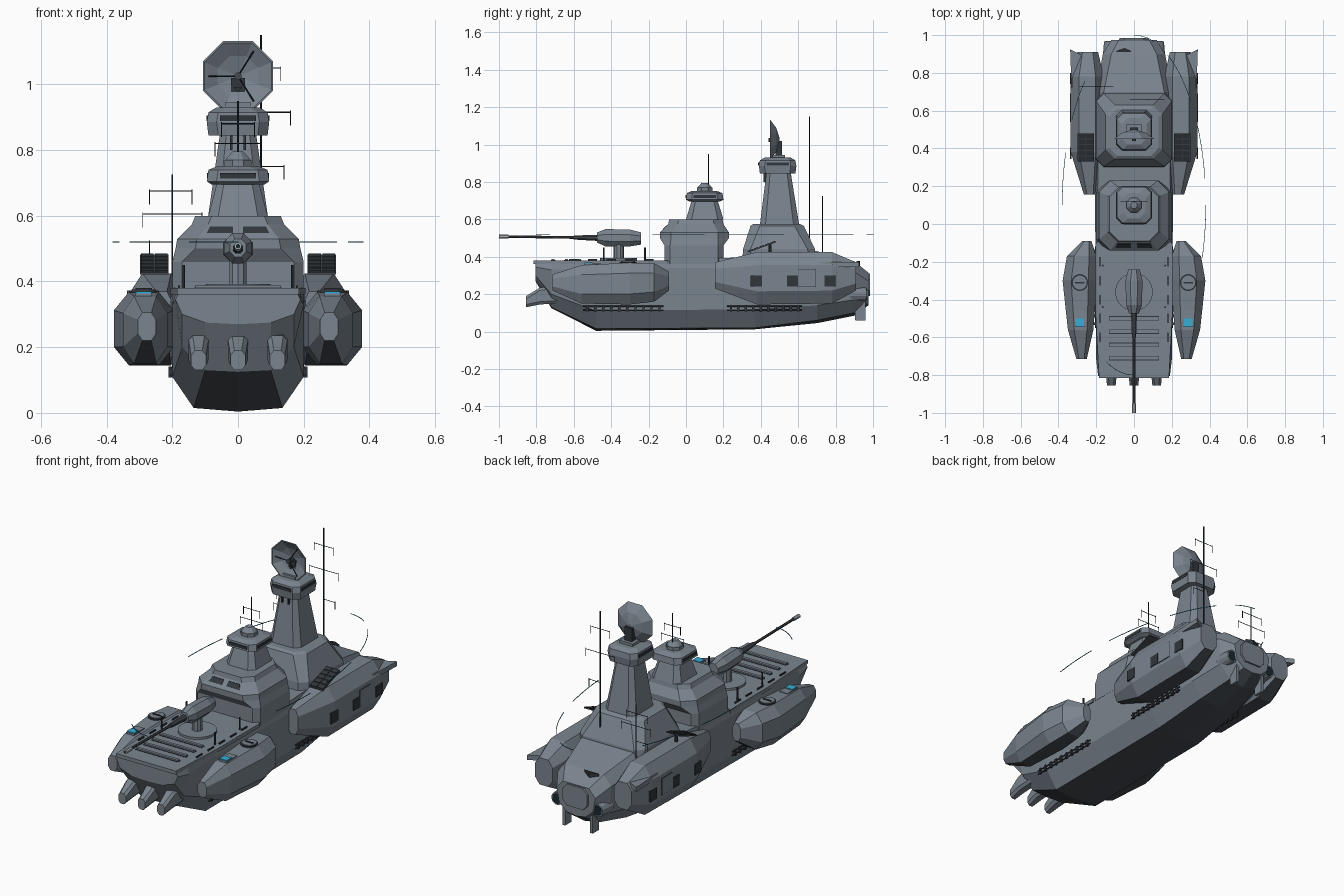
import bpy, bmesh, math
from mathutils import Vector


def mat(name, rgb):
    m = bpy.data.materials.new(name)
    m.diffuse_color = (*rgb, 1)
    return m


STEEL = mat("steel grey", (0.195, 0.232, 0.272))
KEEL = mat("keel grey", (0.06, 0.07, 0.083))
DARK = mat("dark slate", (0.03, 0.037, 0.046))
BLACK = mat("wire black", (0.01, 0.022, 0.028))
CYAN = mat("signal cyan", (0.04, 0.42, 0.68))
TEAL = mat("wire teal", (0.015, 0.19, 0.27))
LIGHT = mat("light grey", (0.42, 0.45, 0.48))


def loft(name, rings, m=STEEL, under=None):
    """Join equal-length rings of points into a closed flat-faced solid."""
    bm = bmesh.new()
    vs = [[bm.verts.new(p) for p in r] for r in rings]
    n = len(vs[0])
    for a, b in zip(vs, vs[1:]):
        for i in range(n):
            bm.faces.new((a[i], a[(i + 1) % n], b[(i + 1) % n], b[i]))
    bm.faces.new(vs[0])
    bm.faces.new(vs[-1])
    bmesh.ops.recalc_face_normals(bm, faces=bm.faces)
    me = bpy.data.meshes.new(name)
    me.materials.append(m)
    if under:  # underside colour on faces that point down
        me.materials.append(under)
        for f in bm.faces:
            f.normal_update()
            f.material_index = int(f.normal.z < -.75)
    bm.to_mesh(me)
    bm.free()
    ob = bpy.data.objects.new(name, me)
    bpy.context.collection.objects.link(ob)
    return ob


def octagon(a0, a1, b0, b1, ca, cb):
    return [(a0 + ca, b0), (a1 - ca, b0), (a1, b0 + cb), (a1, b1 - cb),
            (a1 - ca, b1), (a0 + ca, b1), (a0, b1 - cb), (a0, b0 + cb)]


def tower(name, secs, m=STEEL):
    """Sections: z, half width, y front, y back, corner chamfer."""
    return loft(name, [[(x, y, z) for x, y in octagon(-w, w, y0, y1, c, c)]
                       for z, w, y0, y1, c in secs], m)


def pod(name, secs, s=1, under=None):
    """Sections along y: y, x in, x out, z low, z high, chamfer fraction."""
    return loft(name, [[(s * x, y, z) for x, z in octagon(
        x0, x1, z0, z1, f * (x1 - x0), f * (z1 - z0))] for y, x0, x1, z0, z1, f in secs], STEEL, under)


def box(name, x0, x1, y0, y1, z0, z1, m=STEEL):
    return loft(name, [[(x0, y0, z), (x1, y0, z), (x1, y1, z), (x0, y1, z)] for z in (z0, z1)], m)


def rod(name, a, b, r, m=BLACK, n=6, r2=None):
    a, b = Vector(a), Vector(b)
    q = (b - a).to_track_quat('Z', 'Y')
    ring = lambda c, rad: [c + q @ Vector((rad * math.cos(t), rad * math.sin(t), 0))
                           for t in (2 * math.pi * (i + .5) / n for i in range(n))]
    return loft(name, [ring(a, r), ring(b, r if r2 is None else r2)], m)


# hull: y, keel z, bottom (w, z), chine (w, z), side top (w, z), deck (w, z)
rings = []
for y, zk, wb, zb, wc, zc, ws, zs, wd, zd in [
        (-.805, .27, .10, .275, .17, .30, .19, .345, .18, .365),
        (-.72, .125, .10, .13, .17, .20, .20, .33, .19, .365),
        (-.48, .004, .135, .015, .20, .11, .20, .34, .20, .365),
        (.37, .012, .135, .02, .20, .12, .21, .34, .19, .40),
        (.70, .045, .12, .06, .185, .14, .20, .36, .16, .43),
        (.90, .085, .09, .10, .155, .17, .165, .32, .12, .375),
        (.975, .14, .06, .15, .105, .19, .12, .27, .08, .315)]:
    half = [(wb, zb), (wc, zc), (ws, zs), (wd, zd)]
    rings.append([(0, y, zk)] + [(x, y, z) for x, z in half] + [(-x, y, z) for x, z in half[::-1]])
loft("hull", rings, STEEL, KEEL)

# fore deck plate with slats, rails and posts
loft("fore_deck", [[(-.185, -.815, z), (.185, -.815, z), (.205, -.45, z), (.205, -.1, z),
                    (-.205, -.1, z), (-.205, -.45, z)] for z in (.36, .38)])
for y in (-.71, -.64, -.57, -.50):
    box("deck_slat", -.13, .13, y - .008, y + .008, .38, .389)
    box("slat_groove", -.133, .133, y - .012, y + .012, .375, .3815, DARK)
for s in (-1, 1):
    for y in (-.6, -.5, -.4, -.3, -.2):
        box("deck_rail", s * .18 - .003, s * .18 + .003, y - .025, y + .025, .38, .388, DARK)
    for y in (-.44, -.22):
        rod("deck_post", (s * .165, y, .38), (s * .165, y, .45), .005, DARK)

# bow launch tubes
for x in (-.12, 0, .12):
    loft("bow_tube", [[(x + px, y, z + pz) for px, pz in octagon(-w, w, -h, h, .012, .015)]
                      for y, z, w, h in ((-.68, .20, .03, .05), (-.78, .19, .03, .045), (-.855, .16, .023, .03))])

# side pods and their fittings
for s in (-1, 1):
    pod("fore_pod", [(-.715, .25, .305, .22, .305, .25), (-.56, .215, .35, .15, .355, .25),
                     (-.30, .195, .378, .145, .368, .25), (-.17, .20, .355, .16, .365, .25),
                     (-.09, .225, .275, .22, .32, .25)], s, KEEL)
    pod("rear_pod", [(.155, .20, .265, .23, .37, .25), (.38, .16, .335, .145, .425, .25),
                     (.78, .16, .335, .15, .425, .25), (.91, .19, .30, .22, .37, .25)], s, KEEL)
    loft("pod_fin", [[(s * .25, .88, z), (s * .33, .72, z), (s * .335, .84, z), (s * .338, .925, z)]
                     for z in (.345, .372)])
    # hatch ring, signal panel
    rod("hatch_rim", (s * .287, -.31, .36), (s * .287, -.31, .373), .045, DARK, 20)
    rod("hatch_lid", (s * .287, -.31, .36), (s * .287, -.31, .376), .037, STEEL, 20)
    box("hatch_bar", s * .287 - .025, s * .287 + .025, -.314, -.306, .376, .380, DARK)
    box("panel_frame", s * .287 - .025, s * .287 + .025, -.545, -.455, .35, .364)
    box("signal_panel", s * .287 - .023, s * .287 + .023, -.543, -.50, .36, .369, CYAN)
    # tilted array of cells on the rear pod
    def slab(name, x0, x1, t0, t1, h0, h1, m):
        loft(name, [[(s * x, .33 + .15 * t, .428 + .054 * t + h) for x, t in
                     ((x0, t0), (x1, t0), (x1, t1), (x0, t1))] for h in (h0, h1)], m)
    slab("array_back", .212, .298, 0, 1, -.006, 0, KEEL)
    for i in range(5):
        for j in range(2):
            slab("array_cell", .215 + j * .042, .253 + j * .042, i * .2 + .02, i * .2 + .18, 0, .004, DARK)
    rod("array_leg", (s * .255, .45, .41), (s * .255, .45, .465), .008, DARK)
    # square ports and access panel
    for y in (.345, .54, .74):
        box("pod_port", s * .33, s * .339, y, y + .06, .24, .30, DARK)
    box("access_edge", s * .33, s * .337, .598, .694, .238, .334, DARK)
    box("access_panel", s * .33, s * .3385, .60, .692, .24, .332)
    # pipe runs under the pods
    for y0, y1 in ((-.55, -.12), (.22, .62)):
        for z in (.115, .135):
            rod("pipe_run", (s * .203, y0, z), (s * .203, y1, z), .004, DARK)
        for i in range(10):
            y = y0 + (y1 - y0) * (i + .5) / 10
            box("pipe_clamp", s * .205 - .006, s * .205 + .006, y - .006, y + .006, .108, .141, DARK)
    # rudders and thrusters
    loft("rudder", [[(s * .085 + d, .90, .17), (s * .085 + d, .96, .17), (s * .085 + d, .96, .06),
                     (s * .085 + d, .905, .06)] for d in (-.008, .008)])
    rod("thruster", (s * .125, .88, .20), (s * .125, .965, .20), .042, STEEL, 12, .035)
    rod("thruster_mouth", (s * .125, .96, .20), (s * .125, .968, .20), .028, BLACK, 12)

# stern hatch and vent
loft("stern_plate", [[(x * k, y, z) for x, z in octagon(-.085, .085, .19, .31, .03, .03)]
                     for y, k in ((.95, 1), (.985, .9))])
loft("stern_vent", [[(-.10, .912, z), (-.01, .912, z), (-.05, .93, z)] for z in (.34, .378)], DARK)

# fore superstructure
tower("fore_house", [(.36, .20, -.115, .20, .03), (.46, .20, -.115, .20, .03),
                     (.50, .19, -.14, .23, .06), (.53, .185, -.14, .23, .06), (.575, .14, -.095, .20, .05),
                     (.60, .13, -.09, .195, .05)])
tower("fore_tower", [(.60, .09, .0, .20, .03), (.715, .06, .035, .165, .02)])
tower("fore_bridge", [(.695, .08, .02, .18, .025), (.705, .095, .0, .20, .03),
                      (.74, .09, .005, .195, .03), (.752, .06, .03, .165, .03)])
rod("radar_base", (0, .10, .745), (0, .10, .77), .045, STEEL, 8)
rod("radar_dome", (0, .10, .77), (0, .10, .795), .042, STEEL, 8, .018)
box("bridge_window", -.055, .055, -.002, .004, .714, .730, DARK)
for s in (-1, 1):
    box("bridge_side_window", s * .091 - .004, s * .091 + .004, .04, .16, .714, .730, DARK)
    # sloped window plates on the house roof
    loft("house_window", [[(s * .015, y0, .547), (s * .095, y0, .547), (s * .085, y1, .568), (s * .015, y1, .568)]
                          for y0, y1 in ((-.126, -.105), (-.119, -.095))], DARK)

# rear superstructure with tall tower
tower("rear_house", [(.36, .20, .30, .70, .04), (.44, .20, .305, .69, .04),
                     (.565, .15, .345, .63, .05), (.575, .13, .36, .61, .04)])
tower("rear_tower", [(.57, .095, .395, .605, .03), (.85, .055, .43, .56, .02)])
tower("rear_bridge", [(.845, .09, .395, .585, .03), (.885, .095, .39, .59, .03),
                      (.915, .09, .395, .585, .03), (.93, .065, .42, .56, .03)])
box("lookout_window", -.055, .055, .386, .395, .888, .905, DARK)
for s in (-1, 1):
    box("lookout_side_window", s * .092 - .004, s * .092 + .004, .43, .55, .888, .905, DARK)
    box("tower_ladder", s * .02 - .004, s * .02 + .004, .415, .43, .80, .85, DARK)

# dish: shallow eight-sided bowl and three feed struts
ring8 = lambda r, y: [(r * math.cos((i + .5) * math.pi / 4), y,
                       1.025 + r * math.sin((i + .5) * math.pi / 4)) for i in range(8)]
loft("dish", [ring8(.012, .500), ring8(.07, .482), ring8(.116, .450), ring8(.110, .449),
              ring8(.066, .474), ring8(.012, .490)])
for a in (58, 180, 302):
    t = math.radians(a)
    rod("dish_strut", (.09 * math.cos(t), .457, 1.025 + .09 * math.sin(t)), (0, .45, 1.025), .0025, BLACK)
rod("dish_feed", (0, .44, 1.025), (0, .485, 1.025), .012, KEEL, 8)
loft("dish_marker", [[(-.012, y, .992), (.012, y, .992), (0, y, .975)] for y in (.462, .475)], DARK)
box("dish_mount", -.022, .022, .478, .512, .92, 1.02, DARK)
box("dish_foot", -.04, .04, .45, .53, .925, .945)

# deck gun
rod("gun_ring", (0, -.36, .378), (0, -.36, .392), .10, STEEL, 20)
rod("gun_pedestal", (0, -.36, .39), (0, -.36, .47), .028, STEEL, 10)
pod("gun_turret", [(-.475, -.025, .025, .475, .53, .3), (-.43, -.042, .042, .455, .548, .3),
                   (-.30, -.045, .045, .455, .545, .3), (-.24, -.03, .03, .465, .53, .3)])
rod("gun_sleeve", (0, -.6, .503), (0, -.45, .5), .012, KEEL, 8, .018)
rod("gun_barrel", (0, -.96, .508), (0, -.55, .502), .0075, KEEL, 8)
rod("gun_muzzle", (0, -1.0, .508), (0, -.95, .508), .011, LIGHT, 8)
rod("gun_bore", (0, -1.0005, .508), (0, -.99, .508), .007, BLACK, 8)

# masts with crossbars: base, height, list of (z, left, right)
for x, y, z0, z1, bars in ((.07, .66, .45, 1.15, ((1.05, -.06, .06), (.915, -.09, .09), (.75, 0, .07))),
                           (-.2, .73, .40, .725, ((.675, -.07, .06), (.605, -.09, .09), (.52, -.07, 0))),
                           (0, .12, .75, .95, ((.82, -.07, .07), (.88, -.05, .05)))):
    rod("mast", (x, y, z0), (x, y, z1), .003)
    for z, l, r in bars:
        rod("mast_bar", (x + l, y, z), (x + r, y, z), .0018)
        for e in (l, r):
            if e:
                rod("mast_tip", (x + e, y, z - .04), (x + e, y, z + .005), .0016)

# broken oval guide wire around the ship
for a0, a1 in ((-18, 0), (9, 28), (38, 62), (74, 90), (133, 150), (162, 180), (247, 270)):
    pts = [math.radians(a0 + (a1 - a0) * i / 6) for i in range(7)]
    pts = [(.38 * math.cos(t), .1 + .9 * math.sin(t), .52) for t in pts]
    for a, b in zip(pts, pts[1:]):
        rod("guide_wire", a, b, .002, TEAL, 4)
